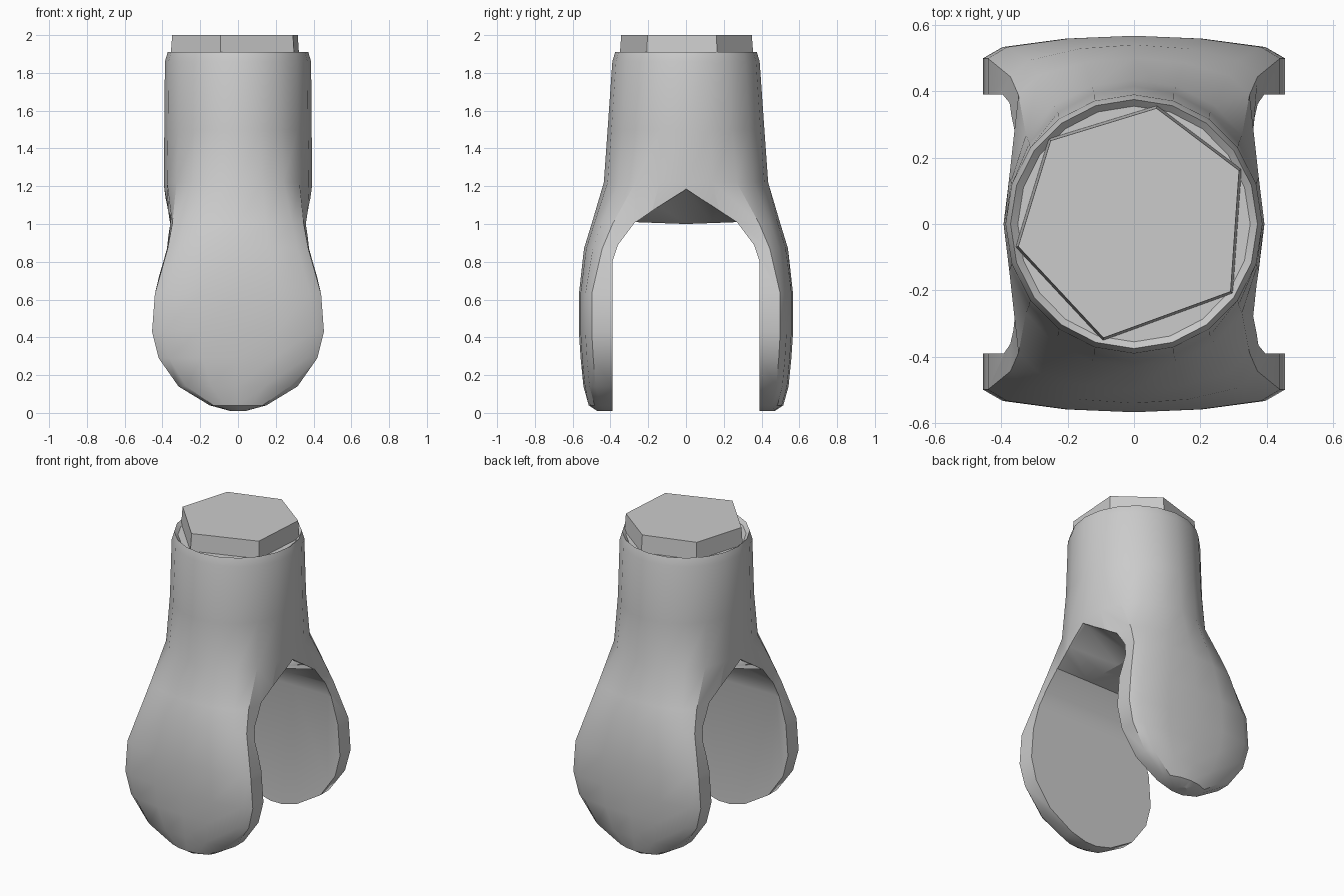
import bpy, bmesh, math

cube = bpy.data.objects.get("Cube")
if cube:
    bpy.data.objects.remove(cube, do_unlink=True)

grey = bpy.data.materials.new("plain grey")
grey.use_nodes = True
grey.diffuse_color = (0.6, 0.6, 0.6, 1)
grey.node_tree.nodes["Principled BSDF"].inputs["Base Color"].default_value = (0.6, 0.6, 0.6, 1)


def loft(name, rings):
    """Skin a list of equal-length closed rings and cap both ends."""
    bm = bmesh.new()
    loops = [[bm.verts.new(p) for p in ring] for ring in rings]
    for a, b in zip(loops, loops[1:]):
        for i in range(len(a)):
            j = (i + 1) % len(a)
            bm.faces.new((a[i], a[j], b[j], b[i]))
    bm.faces.new(loops[0])
    bm.faces.new(loops[-1])
    bmesh.ops.recalc_face_normals(bm, faces=bm.faces)
    mesh = bpy.data.meshes.new(name)
    bm.to_mesh(mesh)
    bm.free()
    mesh.materials.append(grey)
    obj = bpy.data.objects.new(name, mesh)
    bpy.context.collection.objects.link(obj)
    return obj


def combine(obj, other, operation):
    """Apply a boolean to obj and discard the helper."""
    other.hide_render = True
    mod = obj.modifiers.new("combine", 'BOOLEAN')
    mod.operation = operation
    mod.solver = 'EXACT'
    mod.object = other
    bpy.context.view_layer.objects.active = obj
    bpy.ops.object.modifier_apply(modifier=mod.name)
    bpy.data.objects.remove(other, do_unlink=True)


# Cross-section: a quarter outline blended from round to boxy, then mirrored
BOXY = [(1, 0), (1, .45), (1, .88), (.87, .94), (.45, .985), (0, 1)]
ROUND = [(math.cos(math.radians(18 * i)), math.sin(math.radians(18 * i))) for i in range(6)]


def section(z, w, d, t):
    q = [(w * (r[0] + t * (b[0] - r[0])), d * (r[1] + t * (b[1] - r[1])))
         for r, b in zip(ROUND, BOXY)]
    half = q + [(-x, y) for x, y in q[-2::-1]]
    return [(x, y, z) for x, y in half + [(x, -y) for x, y in half[-2:0:-1]]]


# Fork body: height, half width, half depth, boxiness
BODY = [(.01, .04, .47, 1), (.04, .15, .515, 1), (.14, .315, .543, 1),
        (.29, .42, .558, 1), (.43, .455, .567, 1), (.63, .44, .567, 1),
        (.87, .387, .54, .8), (1.0, .373, .5, .65), (1.22, .393, .435, .1),
        (1.5, .39, .415, 0), (1.86, .387, .39, 0), (1.91, .372, .375, 0),
        (1.89, .35, .355, 0)]
body = loft("fork_body", [section(*row) for row in BODY])

# Arched slot between the cheeks, its ceiling rising toward both open sides
ARCH = [(.39, -.2), (.39, .8), (.36, .89), (.27, 1.01)]


def slot_ring(x, peak):
    half = ARCH + [(.14, (1.01 + peak) / 2)]
    pts = half + [(0, peak)] + [(-y, z) for y, z in half[::-1]]
    return [(x, y, z) for y, z in pts]


slot = loft("slot_cutter", [slot_ring(x, p) for x, p in
                            ((-.6, 1.25), (-.37, 1.18), (-.12, 1.0),
                             (.12, 1.0), (.37, 1.18), (.6, 1.25))])
combine(body, slot, 'DIFFERENCE')

# Uneven six-sided plug standing out of the neck, merged with it
CORNERS = [79, 27, -35, -105, -169, 135]


def plug_ring(r, z):
    return [(r * math.cos(math.radians(a)), r * math.sin(math.radians(a)), z) for a in CORNERS]


plug = loft("neck_plug", [plug_ring(.37, 1.8), plug_ring(.355, 2.0)])
combine(body, plug, 'UNION')

bpy.ops.object.select_all(action='DESELECT')
bpy.context.view_layer.objects.active = body
body.select_set(True)
bpy.ops.object.shade_smooth_by_angle(angle=math.radians(30))
